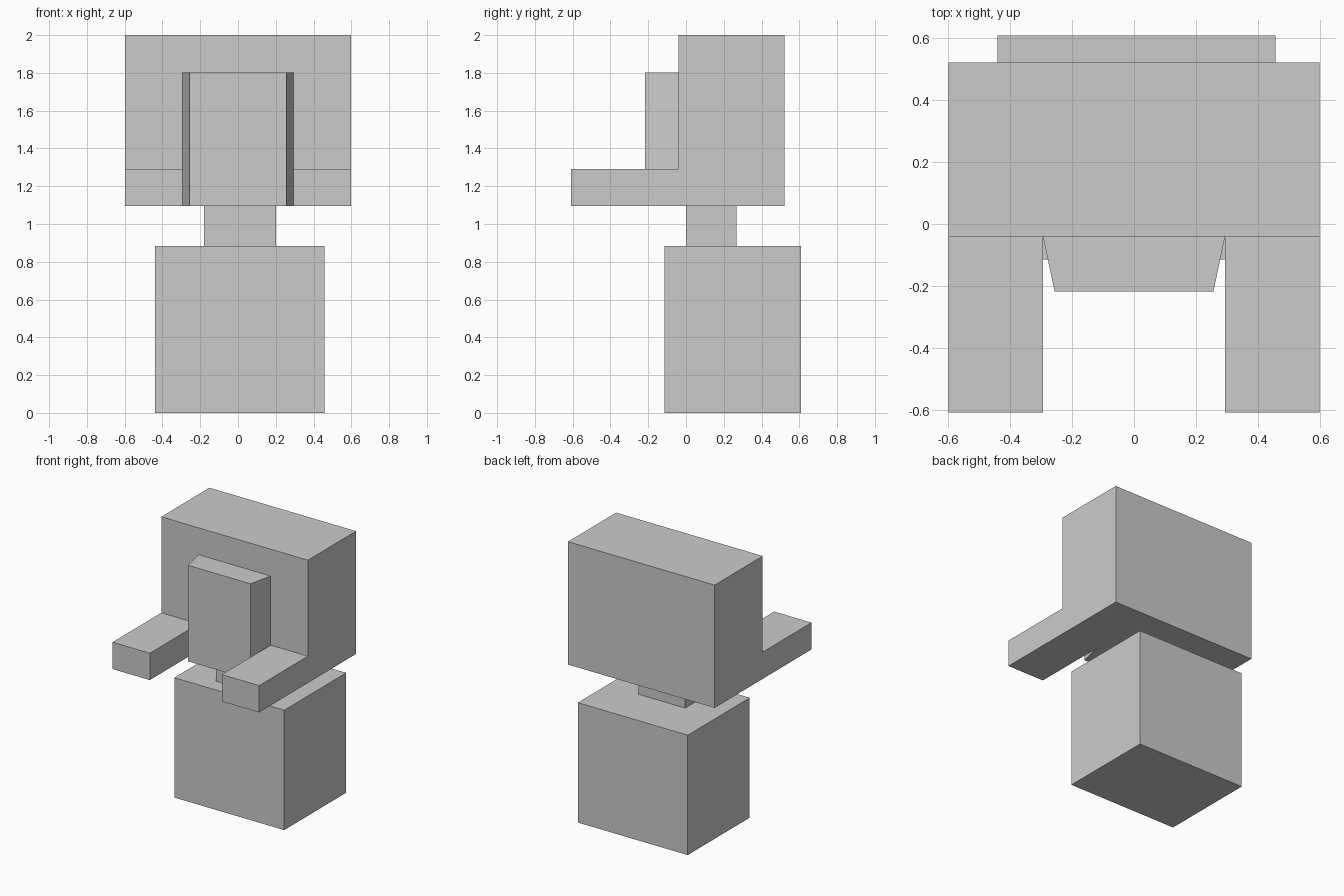
import bpy, bmesh

if "Cube" in bpy.data.objects:
    bpy.data.objects.remove(bpy.data.objects["Cube"])


def finish(name, bm):
    bmesh.ops.recalc_face_normals(bm, faces=bm.faces[:])
    mesh = bpy.data.meshes.new(name)
    bm.to_mesh(mesh)
    bm.free()
    obj = bpy.data.objects.new(name, mesh)
    bpy.context.collection.objects.link(obj)
    return obj


def extrude(bm, faces, vec):
    ext = bmesh.ops.extrude_face_region(bm, geom=faces)["geom"]
    bmesh.ops.translate(bm, vec=vec,
                        verts=[g for g in ext if isinstance(g, bmesh.types.BMVert)])


def prism(name, outline, z0, z1):
    bm = bmesh.new()
    face = bm.faces.new([bm.verts.new((x, y, z0)) for x, y in outline])
    extrude(bm, [face], (0, 0, z1 - z0))
    return finish(name, bm)


def box(name, x0, x1, y0, y1, z0, z1):
    return prism(name, [(x0, y0), (x1, y0), (x1, y1), (x0, y1)], z0, z1)


# Pedestal and neck
box("pedestal", -0.44, 0.457, -0.114, 0.608, 0, 0.884)
box("neck", -0.18, 0.2, 0, 0.267, 0.884, 1.094)

# Upper body with both arms as one continuous shell
FRONT, BACK, ARM_END = -0.04, 0.521, -0.608
xs, zs = (-0.598, -0.294, 0.294, 0.598), (1.094, 1.292, 2.0)
bm = bmesh.new()
grid = [[bm.verts.new((x, BACK, z)) for x in xs] for z in zs]
cells = [bm.faces.new((grid[j][i], grid[j][i + 1], grid[j + 1][i + 1], grid[j + 1][i]))
         for j in range(2) for i in range(3)]
extrude(bm, cells, (0, FRONT - BACK, 0))
arm_faces = []
for f in bm.faces:
    c = f.calc_center_median()
    if abs(c.y - FRONT) < 1e-4 and c.z < zs[1] and abs(c.x) > xs[2]:
        arm_faces.append(f)
for f in bmesh.ops.extrude_discrete_faces(bm, faces=arm_faces)["faces"]:
    bmesh.ops.translate(bm, verts=f.verts[:], vec=(0, ARM_END - FRONT, 0))
bmesh.ops.dissolve_limit(bm, angle_limit=0.01, verts=bm.verts[:], edges=bm.edges[:])
finish("upper_body_with_arms", bm)

# Tapered front panel
prism("front_panel", [(-0.256, -0.218), (0.256, -0.218), (0.294, FRONT), (-0.294, FRONT)],
      1.094, 1.802)
